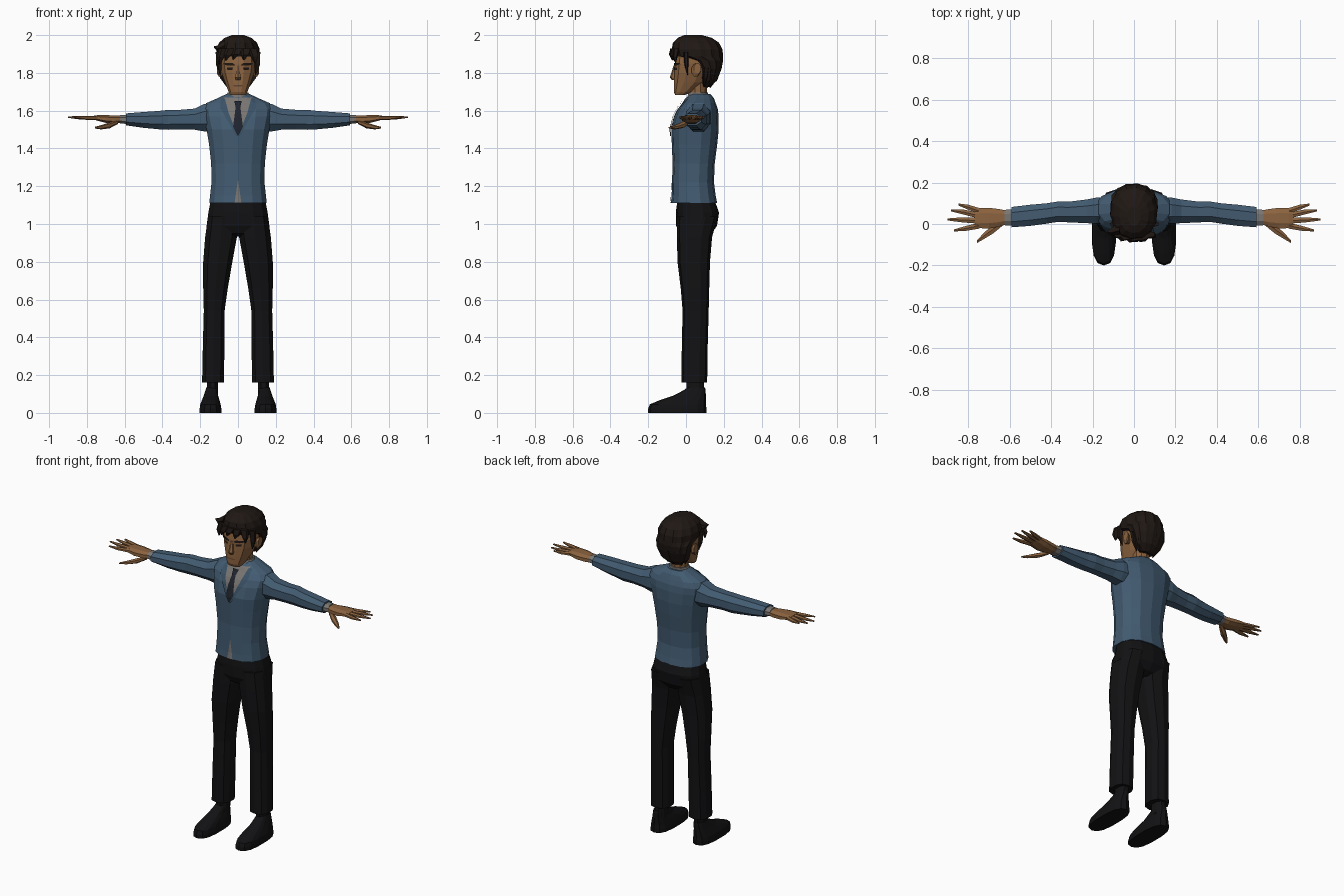
import bpy, bmesh, math
from mathutils import Vector
from mathutils.bvhtree import BVHTree

COL = {
    "jacket": (0.055, 0.105, 0.165), "skin": (0.26, 0.125, 0.05), "cloth": (0.006, 0.006, 0.007),
    "hair": (0.014, 0.009, 0.007), "shirt": (0.19, 0.18, 0.17), "tie": (0.014, 0.017, 0.026),
    "lapel": (0.042, 0.085, 0.135), "lip": (0.12, 0.055, 0.025),
}
MATS = {}
for key, c in COL.items():
    MATS[key] = bpy.data.materials.new(key)
    MATS[key].diffuse_color = (*c, 1)

AXES = {"X": lambda t, a, b: (t, a, b), "Y": lambda t, a, b: (a, t, b), "Z": lambda t, a, b: (a, b, t)}


def finish(name, bm, mat):
    me = bpy.data.meshes.new(name)
    bm.to_mesh(me)
    me.materials.append(MATS[mat])
    ob = bpy.data.objects.new(name, me)
    bpy.context.collection.objects.link(ob)
    return ob


def loft(name, axis, rings, mat, n=10, power=2.3, side=1, flute=0.0):
    """Skin superellipse rings (t, a0, a1, b0, b1) along an axis; side=-1 mirrors in x."""
    bm = bmesh.new()
    loops = []
    for t, a0, a1, b0, b1 in rings:
        loop = []
        for i in range(n):
            th = 2 * math.pi * (i + 0.5) / n
            k = 1 - flute * (i % 2)
            c, s = math.cos(th), math.sin(th)
            u = math.copysign(abs(c) ** (2 / power), c) * k / math.cos(math.pi / n)
            v = math.copysign(abs(s) ** (2 / power), s) * k
            u = max(-1, min(1, u))
            p = AXES[axis](t, (a0 + a1) / 2 + u * (a1 - a0) / 2, (b0 + b1) / 2 + v * (b1 - b0) / 2)
            loop.append(bm.verts.new((p[0] * side, p[1], p[2])))
        loops.append(loop)
    for l0, l1 in zip(loops, loops[1:]):
        for i in range(n):
            j = (i + 1) % n
            bm.faces.new((l0[i], l0[j], l1[j], l1[i]))
    bm.faces.new(loops[0])
    bm.faces.new(loops[-1])
    bmesh.ops.recalc_face_normals(bm, faces=bm.faces)
    ob = finish(name, bm, mat)
    bm.free()
    return ob


def sym(rings):
    """Rings given as (z, half width, y0, y1), symmetric in x."""
    return [(z, -w, w, y0, y1) for z, w, y0, y1 in rings]


def patch(name, base, rows, mat, lift=0.004, steps=6, cols=6):
    """Sheet of (z, x0, x1) rows, top to bottom, projected on the front of base."""
    src = bmesh.new()
    src.from_mesh(base.data)
    tree = BVHTree.FromBMesh(src)
    fine = []
    for r0, r1 in zip(rows, rows[1:]):
        fine += [[a + (b - a) * k / steps for a, b in zip(r0, r1)] for k in range(steps)]
    fine.append(rows[-1])
    bm = bmesh.new()
    grid = []
    for z, x0, x1 in fine:
        line = []
        for k in range(cols + 1):
            x = x0 + (x1 - x0) * k / cols
            hit = tree.ray_cast(Vector((x, -1, z)), Vector((0, 1, 0)))[0]
            line.append(bm.verts.new((x, (hit.y if hit else 0.0) - lift, z)))
        grid.append(line)
    for g0, g1 in zip(grid, grid[1:]):
        for k in range(cols):
            bm.faces.new((g0[k], g1[k], g1[k + 1], g0[k + 1]))
    finish(name, bm, mat)
    bm.free()
    src.free()


def tube(name, axis, pts, mat, n=6, side=1, flat=1.0):
    """Sheared tube through (x, y, z, radius) points along one main axis."""
    rings = []
    for x, y, z, r in pts:
        t, a, b = {"X": (x, y, z), "Z": (z, x, y)}[axis]
        rings.append((t, a - r, a + r, b - r * flat, b + r * flat))
    return loft(name, axis, rings, mat, n, 2, side)


# Jacket body
torso = loft("jacket_body", "Z", sym([
    (1.11, .152, -.08, .165), (1.15, .148, -.076, .157), (1.22, .14, -.074, .148),
    (1.32, .142, -.071, .152), (1.42, .153, -.075, .165), (1.50, .166, -.078, .173),
    (1.57, .182, -.06, .173), (1.61, .187, -.04, .168), (1.64, .168, -.015, .157),
    (1.665, .11, .0, .148), (1.688, .062, .02, .13)]), "jacket", 14, 2.4)

# Shirt front, lapels, tie, hem gap
patch("shirt_front", torso, [(1.67, -.075, .075), (1.63, -.066, .066), (1.465, -.002, .002)], "shirt")
for s in (1, -1):
    def strip(rows):
        return [(z, *sorted((a * s, b * s))) for z, a, b in rows]
    patch("lapel", torso, strip([(1.665, .07, .09), (1.61, .055, .095), (1.59, .05, .08), (1.465, .0, .008)]),
          "lapel", 0.007)
patch("tie_knot", torso, [(1.652, -.02, .02), (1.62, -.012, .012)], "tie", 0.013, 3, 3)
patch("tie_blade", torso, [(1.622, -.012, .012), (1.515, -.026, .026), (1.468, -.002, .002)], "tie", 0.01)
patch("hem_gap", torso, [(1.23, -.001, .001), (1.112, -.018, .018)], "shirt")
loft("shirt_collar", "Z", sym([(1.64, .07, -.003, .125), (1.675, .064, .006, .122), (1.697, .054, .012, .118)]),
     "shirt", 12, 2)

# Neck and head
loft("neck", "Z", sym([(1.63, .056, .012, .115), (1.69, .047, .014, .11), (1.78, .05, .01, .115)]), "skin", 10, 2)
head = loft("head", "Z", sym([
    (1.683, .040, -.058, -.005), (1.70, .050, -.066, .035), (1.75, .069, -.066, .10),
    (1.80, .086, -.063, .13), (1.85, .093, -.062, .15), (1.92, .09, -.052, .15),
    (1.97, .05, -.02, .12)]), "skin", 12, 2.5)
loft("nose", "Z", sym([(1.762, .012, -.074, -.05), (1.775, .015, -.086, -.05), (1.80, .011, -.078, -.05),
                       (1.838, .008, -.066, -.05)]), "skin", 6, 2)
patch("mouth", head, [(1.735, -.026, .026), (1.729, -.022, .022)], "lip", 0.003, 1, 4)
for s in (1, -1):
    patch("eyebrow", head, strip([(1.853, .03, .077), (1.845, .018, .078), (1.838, .016, .05)])
          if s == -1 else [(1.853, .03, .077), (1.845, .018, .078), (1.838, .016, .05)], "hair", 0.005, 2, 4)
    patch("eye", head, [(1.829, *sorted((.026 * s, .06 * s))), (1.816, *sorted((.03 * s, .056 * s)))],
          "hair", 0.003, 2, 4)
    loft("ear", "X", [(.075, .035, .065, 1.785, 1.835), (.102, .03, .075, 1.778, 1.85),
                      (.112, .042, .08, 1.795, 1.852)], "skin", 8, 2, s)

# Hair cap with grooves
loft("hair_cap", "Z", sym([
    (1.725, .045, .085, .128), (1.76, .082, .075, .165), (1.82, .106, .06, .188),
    (1.865, .113, .02, .197), (1.888, .115, -.066, .197), (1.925, .115, -.076, .194),
    (1.96, .1, -.07, .175), (1.985, .072, -.045, .138), (2.0, .032, -.01, .085)]), "hair", 28, 2.1, 1, 0.045)
# Loose hair locks: start, tip, radius
LOCKS = [((-.075, -.05, 1.93), (-.098, -.048, 1.845), .024), ((-.04, -.062, 1.93), (-.066, -.068, 1.865), .024),
         ((0, -.066, 1.93), (-.025, -.074, 1.872), .026), ((.04, -.062, 1.93), (.03, -.074, 1.868), .026),
         ((.075, -.05, 1.93), (.09, -.055, 1.85), .024), ((.098, .0, 1.91), (.094, .008, 1.79), .02),
         ((-.098, .0, 1.91), (-.094, .008, 1.79), .02)]
for k in range(7):
    a = math.radians(15 + 25 * k)
    c, d = math.cos(a), math.sin(a)
    LOCKS.append(((.09 * c, .085 + .09 * d, 1.83), (.062 * c, .082 + .045 * d, 1.728 - .008 * (k % 2)), .024))
for p, q, r in LOCKS:
    p, q = Vector(p), Vector(q)
    m = p.lerp(q, .55) + Vector((p.x * .05, (p.y - .05) * .05, 0))
    tube("hair_lock", "Z", [(*p, r), (*m, r * .8), (*q, r * .12)], "hair", 5, 1, .7)
tube("hair_wisp", "X", [(-.07, -.02, 1.945, .03), (-.108, -.035, 1.928, .018), (-.128, -.04, 1.938, .003)], "hair", 5)

# Trouser seat
loft("trouser_seat", "Z", sym([(1.13, .143, -.045, .15), (1.06, .157, -.054, .175), (.99, .166, -.052, .164),
                               (.95, .12, -.035, .135), (.935, .05, -.01, .1)]), "cloth", 14, 2.4)

FINGERS = [((.75, .064), (.80, .081), (.847, .094)), ((.755, .042), (.82, .057), (.884, .066)),
           ((.755, .016), (.83, .02), (.899, .022)), ((.745, -.008), (.81, -.021), (.868, -.031))]
for s in (1, -1):
    # Leg, ankle and shoe
    loft("trouser_leg", "Z", [
        (1.04, .01, .158, -.05, .168), (.93, .006, .174, -.048, .138), (.80, .03, .184, -.045, .127),
        (.66, .054, .184, -.028, .123), (.54, .071, .181, -.018, .12), (.36, .072, .186, -.022, .115),
        (.16, .074, .19, -.025, .112)], "cloth", 10, 2.5, s)
    loft("ankle", "Z", [(.2, .105, .165, .0, .1), (.09, .105, .165, .0, .1)], "cloth", 8, 2, s)
    loft("shoe", "Z", [
        (0, .088, .203, -.2, .108), (.022, .088, .203, -.2, .108), (.045, .092, .2, -.192, .106),
        (.065, .097, .192, -.145, .106), (.09, .105, .182, -.07, .105), (.12, .108, .172, -.012, .104),
        (.135, .11, .168, .008, .1)], "cloth", 14, 2.6, s)
    # Sleeve and shirt cuff
    loft("sleeve", "X", [
        (.11, .005, .13, 1.485, 1.648), (.18, .002, .128, 1.485, 1.64), (.23, .004, .118, 1.495, 1.615),
        (.31, .008, .108, 1.497, 1.608), (.37, .01, .108, 1.495, 1.608), (.42, .002, .1, 1.498, 1.602),
        (.50, -.009, .093, 1.506, 1.596), (.592, -.016, .082, 1.52, 1.588)], "jacket", 8, 2.2, s)
    loft("shirt_cuff", "X", [(.58, -.007, .072, 1.528, 1.58), (.625, -.006, .068, 1.53, 1.579)], "shirt", 8, 2.2, s)
    # Hand, fingers and thumb
    loft("palm", "X", [
        (.61, .0, .064, 1.536, 1.574), (.65, -.012, .072, 1.53, 1.576), (.70, -.022, .078, 1.534, 1.578),
        (.745, -.02, .077, 1.546, 1.577), (.768, -.012, .068, 1.553, 1.573)], "skin", 8, 2.4, s)
    for f in FINGERS:
        pts = [(x, y, z, r) for (x, y), z, r in zip(f, (1.562, 1.562, 1.566), (.014, .012, .005))]
        tube("finger", "X", pts, "skin", 6, s, .8)
    tube("thumb", "X", [(.635, .005, 1.54, .014), (.68, -.025, 1.522, .021), (.725, -.058, 1.512, .015),
                        (.758, -.086, 1.51, .006)], "skin", 6, s, .75)
